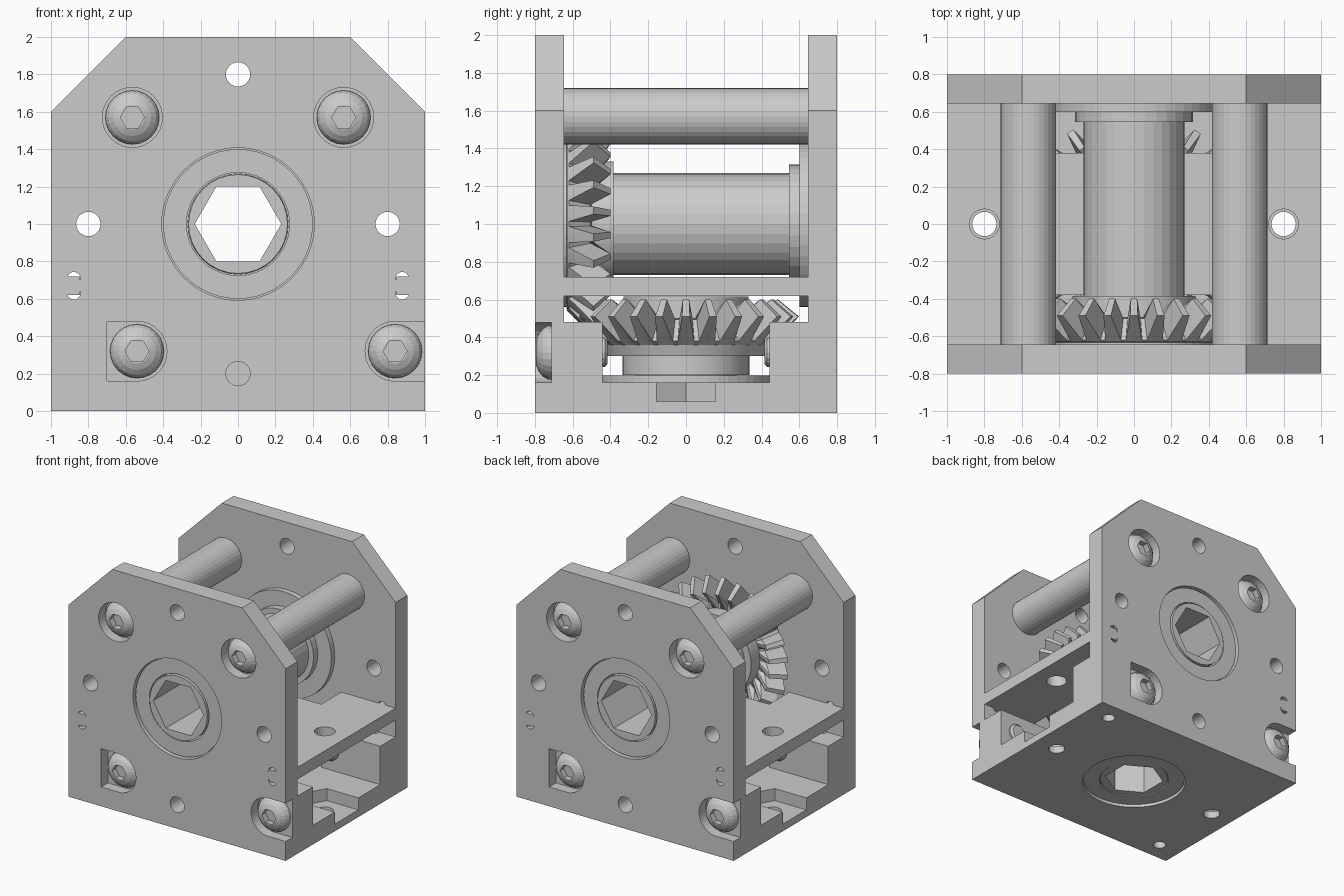
import bpy, bmesh
from math import pi, cos, sin, radians
from mathutils import Matrix

if "Cube" in bpy.data.objects:
    bpy.data.objects.remove(bpy.data.objects["Cube"])

TO_Y = Matrix.Rotation(-pi / 2, 4, 'X')      # local z becomes world y
HALF_TURN = Matrix.Rotation(pi, 4, 'Z')


def finish(name, bm):
    bmesh.ops.recalc_face_normals(bm, faces=bm.faces)
    me = bpy.data.meshes.new(name)
    bm.to_mesh(me)
    bm.free()
    ob = bpy.data.objects.new(name, me)
    bpy.context.collection.objects.link(ob)
    return ob


def skin(bm, rings, closed):
    n = len(rings[0])
    pairs = list(zip(rings, rings[1:]))
    if closed:
        pairs.append((rings[-1], rings[0]))
    for a, b in pairs:
        for i in range(n):
            j = (i + 1) % n
            bm.faces.new((a[i], a[j], b[j], b[i]))
    if not closed:
        bm.faces.new(rings[0])
        bm.faces.new(rings[-1])


def lathe(name, profile, pos=(0, 0, 0), axis='Z', n=32, closed=False, turn=0):
    """Revolve (radius, height) points; closed profiles make rings."""
    bm = bmesh.new()
    rings = [[bm.verts.new((r * cos(turn + 2 * pi * i / n), r * sin(turn + 2 * pi * i / n), h))
              for i in range(n)] for r, h in profile]
    skin(bm, rings, closed)
    if axis == 'Y':
        bm.transform(TO_Y)
    bm.transform(Matrix.Translation(pos))
    return finish(name, bm)


def rod(name, r, a, b, pos=(0, 0, 0), axis='Z', n=32, turn=0):
    return lathe(name, [(r, a), (r, b)], pos, axis, n, False, turn)


def box(name, x0, x1, y0, y1, z0, z1):
    bm = bmesh.new()
    bmesh.ops.create_cube(bm, size=1)
    bm.transform(Matrix.Translation(((x0 + x1) / 2, (y0 + y1) / 2, (z0 + z1) / 2))
                 @ Matrix.Diagonal((x1 - x0, y1 - y0, z1 - z0, 1)))
    return finish(name, bm)


def cut(ob, cutters):
    for c in cutters:
        c.hide_render = True
        m = ob.modifiers.new('cut', 'BOOLEAN')
        m.operation, m.solver, m.object = 'DIFFERENCE', 'EXACT', c
        bpy.context.view_layer.objects.active = ob
        bpy.ops.object.modifier_apply(modifier=m.name)
        bpy.data.objects.remove(c)


def opposite(ob, name):
    """Copy turned 180 degrees about the vertical axis."""
    c = bpy.data.objects.new(name, ob.data)
    c.matrix_world = HALF_TURN
    bpy.context.collection.objects.link(c)


# Side plates
UPPER = [(-.565, 1.57), (.565, 1.57)]
LOWER = [(-.54, .32), (.84, .32)]
bm = bmesh.new()
outline = [(-1, .48), (-.7, .48), (-.7, 0), (1, 0), (1, 1.6), (.6, 2), (-.6, 2), (-1, 1.6)]
face = bm.faces.new([bm.verts.new((x, -.8, z)) for x, z in outline])
moved = bmesh.ops.extrude_face_region(bm, geom=[face])['geom']
bmesh.ops.translate(bm, vec=(0, .155, 0), verts=[v for v in moved if isinstance(v, bmesh.types.BMVert)])
plate = finish('front_plate', bm)
cuts = [rod('c', .407, -1, -.5, (0, 0, 1), 'Y', 64)]
for x, z in [(0, 1.8), (-.8, 1), (.8, 1), (0, .2)]:
    cuts.append(rod('c', .065, -1, -.5, (x, 0, z), 'Y', 24))
for x, z in UPPER + LOWER:
    cuts.append(rod('c', .16, -1, -.712, (x, 0, z), 'Y'))
cuts.append(box('c', -.8, -.54, -1, -.712, .161, .4795))
cuts.append(box('c', .84, 1.2, -1, -.712, .161, .479))
for s in (-1, 1):
    cuts.append(box('c', min(s * .845, s * 1.2), max(s * .845, s * 1.2), -1, -.5, .62, .72))
    for z in (.632, .708):
        cuts.append(rod('c', .036, -1, -.5, (s * .878, 0, z), 'Y', 16))
cut(plate, cuts)
opposite(plate, 'back_plate')

# Middle shelf with tabs that slot into the plates
shelf = box('middle_shelf', -1, 1, -.8, .8, .62, .72)
cuts = []
for s in (-1, 1):
    cuts.append(box('c', -.845, .845, min(s * .645, s), max(s * .645, s), .5, .9))
    cuts.append(box('c', -.5, .5, min(s * .38, s), max(s * .38, s), .5, .9))
    cuts.append(rod('c', .08, .5, .9, (s * .8, 0, 0), n=24))
cut(shelf, cuts)

# Base block: gear well, side openings, nut slots and interlocking corners
base = box('base_block', -1, 1, -.8, .8, 0, .48)
cuts = [box('c', -.7, 1.2, -1, -.645, -.1, .6), box('c', -1.2, .7, .645, 1, -.1, .6),
        rod('c', .64, .16, .6, n=64), box('c', -1.2, 1.2, -.443, .443, .16, .6),
        box('c', -.46, .46, -.62, .62, .16, .6), rod('c', .407, -.1, .3, n=64)]
for s in (-1, 1):
    cuts.append(box('c', min(s * .8, s * 1.2), max(s * .8, s * 1.2), -.155, .155, .06, .3))
    cuts.append(rod('c', .179, .06, .3, (s * .8, 0, 0), n=6))
    cuts.append(rod('c', .065, -.1, .3, (s * .8, 0, 0), n=24))
    cuts.append(rod('c', .05, -.1, .6, (s * .8, s * .64, 0), n=24))
cut(base, cuts)

# Button head bolts and the bolt ends inside the base
for i, (x, z) in enumerate(UPPER + LOWER):
    bolt = lathe(f'bolt_head_{i}', [(.145, -.7), (.143, -.73), (.128, -.757), (.1, -.78), (.066, -.795)],
                 (x, 0, z), 'Y', 24)
    cut(bolt, [rod('c', .064, -.9, -.745, (x, 0, z), 'Y', 6)])
    opposite(bolt, f'rear_bolt_head_{i}')
for i, (x, z) in enumerate(LOWER):
    end = lathe(f'bolt_end_{i}', [(.078, -.5), (.078, -.43), (.06, -.415)], (x, 0, z), 'Y', 16)
    opposite(end, f'rear_bolt_end_{i}')

# Spacer rods
for x, z in UPPER:
    rod('spacer_rod', .149, -.645, .645, (x, 0, z), 'Y', 32)

# Flanged bearings
bearing = lathe('front_bearing', [(.275, -.775), (.4, -.775), (.4, -.645), (.44, -.645), (.44, -.6), (.275, -.6)],
                (0, 0, 1), 'Y', 48, True)
opposite(bearing, 'back_bearing')
lathe('base_bearing', [(.275, .02), (.4, .02), (.4, .16), (.45, .16), (.45, .198), (.275, .198)], n=48, closed=True)

# Shaft with hexagonal bore
shaft = lathe('hex_bore_shaft', [(.265, -.785), (.27, -.4), (.27, .545), (.315, .545), (.315, .605),
                                 (.265, .605), (.265, .785)], (0, 0, 1), 'Y', 32)
cut(shaft, [rod('c', .231, -1, 1, (0, 0, 1), 'Y', 6)])


# Bevel gears: cone apex at the origin, d measured along the axis
def bevel_gear(name, back, matrix, phase, teeth=26):
    bm = bmesh.new()
    step = 2 * pi / teeth
    offsets = [(-.092, 0), (-.034, 1), (.034, 1), (.092, 0)]

    def ring(root, tip):
        out = []
        for t in range(teeth):
            for o, is_tip in offsets:
                r, d = tip if is_tip else root
                a = (t + phase) * step + o
                out.append(bm.verts.new((r * cos(a), r * sin(a), d)))
        return out
    k = .815
    rings = [ring(p, p) for p in back]
    rings.append(ring((.47, .62), (.60, .49)))
    rings.append(ring((.47 * k, .62 * k), (.60 * k, .49 * k)))
    rings += [ring(p, p) for p in [(.33, .5), (.33, .385)]]
    skin(bm, rings, False)
    bm.transform(matrix)
    return finish(name, bm)


up = Matrix.Translation((0, 0, 1))
lower = bevel_gear('lower_bevel_gear', [(.268, .975), (.268, .8), (.335, .8), (.335, .7), (.42, .7), (.44, .64)],
                   up @ Matrix.Rotation(pi, 4, 'X'), 0)
cut(lower, [rod('c', .231, -.2, .9, n=6, turn=radians(30))])
upper = bevel_gear('upper_bevel_gear', [(.42, .635), (.46, .63)], up @ Matrix.Rotation(pi / 2, 4, 'X'), .5)
cut(upper, [rod('c', .268, -.9, .2, (0, 0, 1), 'Y', 32)])
